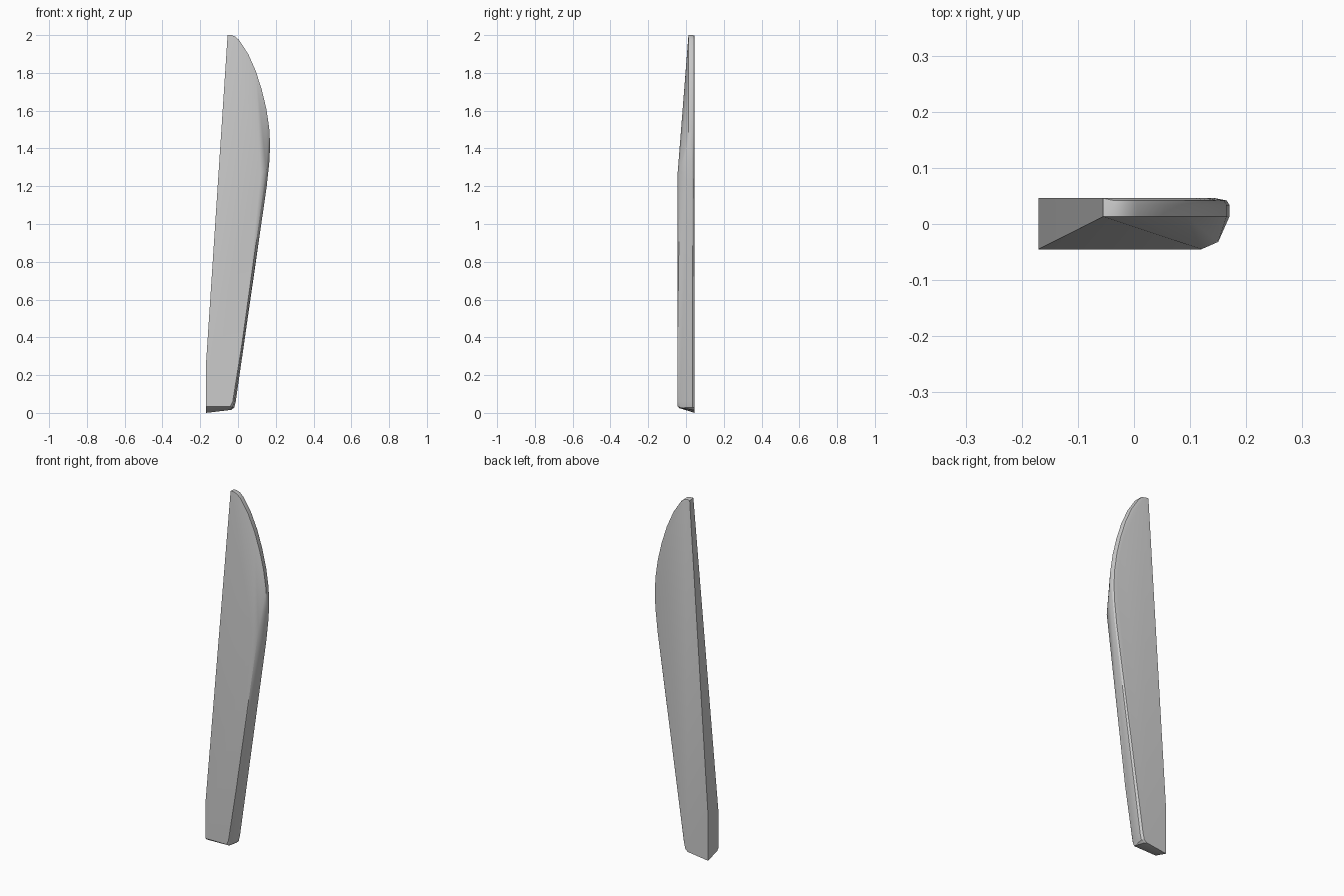
import bpy, bmesh, math

cube = bpy.data.objects.get("Cube")
if cube:
    bpy.data.objects.remove(cube, do_unlink=True)

BACK, RIM, FRONT = 0.046, 0.013, -0.045

# Curved edge of the blade as (x, z), from the foot up to the tip
curve = [(-0.035, 0.016), (-0.02, 0.028), (-0.012, 0.06), (0.152, 1.2),
         (0.166, 1.33), (0.17, 1.42), (0.165, 1.51), (0.15, 1.61),
         (0.126, 1.71), (0.094, 1.81), (0.054, 1.9), (0.005, 1.975),
         (-0.015, 1.993), (-0.035, 2.0)]

points = []
for x, z in curve:
    grow = max(0, min(1, z / 1.3))
    # Rim, then a soft rounding onto the flat back
    if z > 1.1:
        points.append((x, RIM, z))
    points.append((x, 0.034, z))
    for y, inset in ((0.042, 0.005), (BACK, 0.008 + 0.018 * grow)):
        top = max(0, z - 1.4) / 0.6
        points.append((x - inset * (1 - 0.6 * top), y, z - 0.4 * inset * top))

# Straight edge: square foot, then tapering to a thin tip
points += [(-0.17, BACK, 0), (-0.17, BACK, 0.25), (-0.055, BACK, 1.997),
           (-0.17, FRONT, 0.035), (-0.17, -0.035, 0.025),
           (-0.17, FRONT, 0.25), (-0.055, RIM, 2.0)]

# Raised front face with a chamfer along the curved side
points += [(-0.04, FRONT, 0.035), (-0.028, FRONT, 0.06), (0.02, FRONT, 0.36),
           (0.12, FRONT, 1.26), (-0.03, -0.035, 0.028),
           (-0.019, -0.034, 0.06), (0.15, -0.032, 1.29)]

bm = bmesh.new()
for p in points:
    bm.verts.new(p)
hull = bmesh.ops.convex_hull(bm, input=bm.verts)
bmesh.ops.delete(bm, geom=[v for v in bm.verts if not v.link_faces], context='VERTS')
bmesh.ops.dissolve_limit(bm, angle_limit=math.radians(0.5),
                         verts=bm.verts, edges=bm.edges)
bmesh.ops.recalc_face_normals(bm, faces=bm.faces)
mesh = bpy.data.meshes.new("blade")
bm.to_mesh(mesh)
bm.free()

blade = bpy.data.objects.new("blade", mesh)
bpy.context.collection.objects.link(blade)

# Plain grey surface
grey = bpy.data.materials.new("light_grey")
grey.use_nodes = True
colour = (0.6, 0.6, 0.6, 1)
grey.diffuse_color = colour
grey.node_tree.nodes["Principled BSDF"].inputs["Base Color"].default_value = colour
mesh.materials.append(grey)

bpy.context.view_layer.objects.active = blade
blade.select_set(True)
bpy.ops.object.shade_smooth_by_angle(angle=math.radians(30))
